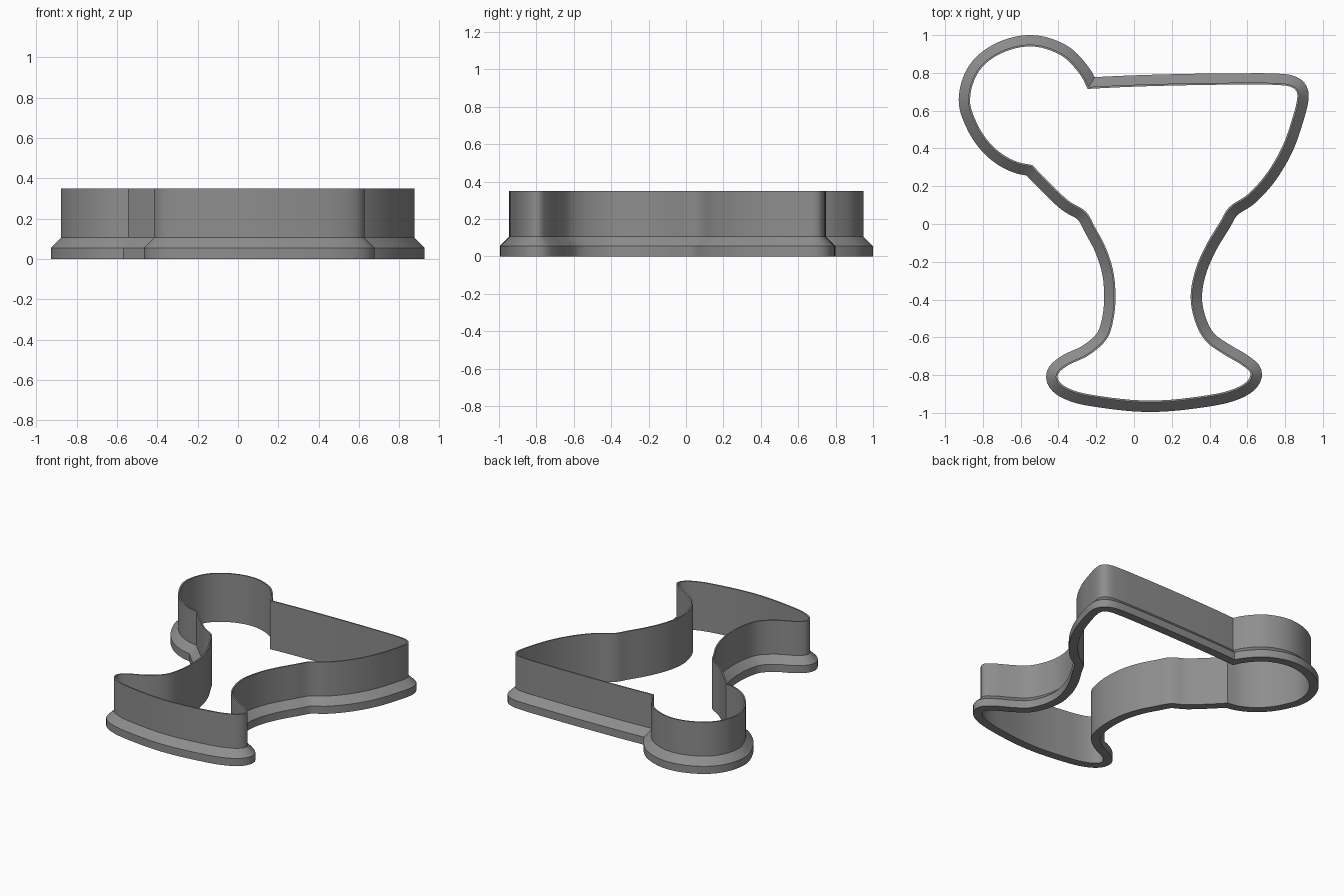
import bpy
import bmesh
from mathutils import Vector
from mathutils.geometry import interpolate_bezier

if "Cube" in bpy.data.objects:
    bpy.data.objects.remove(bpy.data.objects["Cube"])

# Inner outline, counter-clockwise, split where it has a crisp corner
BALL = [(-.245, .715), (-.30, .81), (-.39, .895), (-.54, .94), (-.70, .905),
        (-.82, .81), (-.868, .66), (-.83, .53), (-.755, .42), (-.655, .345), (-.538, .312)]
GLASS = [(-.538, .312), (-.44, .21), (-.345, .122), (-.255, .065), (-.205, -.02), (-.15, -.125),
         (-.11, -.25), (-.098, -.385), (-.11, -.51), (-.145, -.61), (-.24, -.695),
         (-.36, -.755), (-.405, -.81), (-.355, -.866), (-.22, -.905), (.085, -.935),
         (.40, -.905), (.555, -.862), (.617, -.80), (.575, -.75), (.475, -.69),
         (.38, -.62), (.325, -.52), (.30, -.39), (.323, -.25), (.38, -.115),
         (.455, .01), (.505, .09), (.60, .155), (.70, .265), (.785, .41), (.84, .565),
         (.865, .675), (.85, .715), (.79, .734), (.58, .738), (.30, .735), (0, .727),
         (-.245, .715)]
# Wall section: outward offset and height
SECTION = [(0, 0), (.06, 0), (.06, .055), (.01, .105), (.01, .35), (0, .35)]
STEPS = 6


def smooth_path(points):
    """Smooth open path; samples crowding the two crisp ends are dropped."""
    pts = [Vector(p) for p in points]
    n = len(pts)
    tangents = [(pts[min(i + 1, n - 1)] - pts[max(i - 1, 0)]).normalized() for i in range(n)]
    # ends follow the curvature of their first and last stretch
    for end, near in ((0, 1), (n - 1, n - 2)):
        chord = tangents[end]
        tangents[end] = (2 * chord * chord.dot(tangents[near]) - tangents[near]).normalized()
    path = []
    for i in range(n - 1):
        a, b = pts[i], pts[i + 1]
        reach = (b - a).length / 3
        path += interpolate_bezier(a, a + tangents[i] * reach, b - tangents[i + 1] * reach,
                                   b, STEPS + 1)[:-1]
    path = [Vector(p[:2]) for p in path]
    return [pts[0]] + [p for p in path[1:] if min((p - pts[0]).length, (p - pts[-1]).length) > .045]


def offset_loop(loop, distance):
    """Mitred outward offset of a closed counter-clockwise loop."""
    result = []
    for i, p in enumerate(loop):
        d1 = (p - loop[i - 1]).normalized()
        d2 = (loop[(i + 1) % len(loop)] - p).normalized()
        n1, n2 = Vector((d1.y, -d1.x)), Vector((d2.y, -d2.x))
        result.append(p + (n1 + n2) * (distance / max(1 + n1.dot(n2), .4)))
    return result


# Cutter: the wall section swept round the outline
outline = smooth_path(BALL) + smooth_path(GLASS)
bm = bmesh.new()
rings = [[bm.verts.new((p.x, p.y, z)) for p in offset_loop(outline, d)] for d, z in SECTION]
count = len(outline)
for k, ring in enumerate(rings):
    above = rings[(k + 1) % len(rings)]
    for i in range(count):
        j = (i + 1) % count
        bm.faces.new((ring[i], ring[j], above[j], above[i]))
bmesh.ops.recalc_face_normals(bm, faces=bm.faces)
mesh = bpy.data.meshes.new("cookie_cutter")
bm.to_mesh(mesh)
bm.free()

cutter = bpy.data.objects.new("cookie_cutter", mesh)
bpy.context.collection.objects.link(cutter)
grey = bpy.data.materials.new("grey")
grey.diffuse_color = (.27, .27, .27, 1)
grey.use_nodes = True
grey.node_tree.nodes["Principled BSDF"].inputs["Base Color"].default_value = grey.diffuse_color
mesh.materials.append(grey)

# Smooth walls, crisp rims
bpy.context.view_layer.objects.active = cutter
cutter.select_set(True)
bpy.ops.object.shade_smooth_by_angle(angle=.5)
